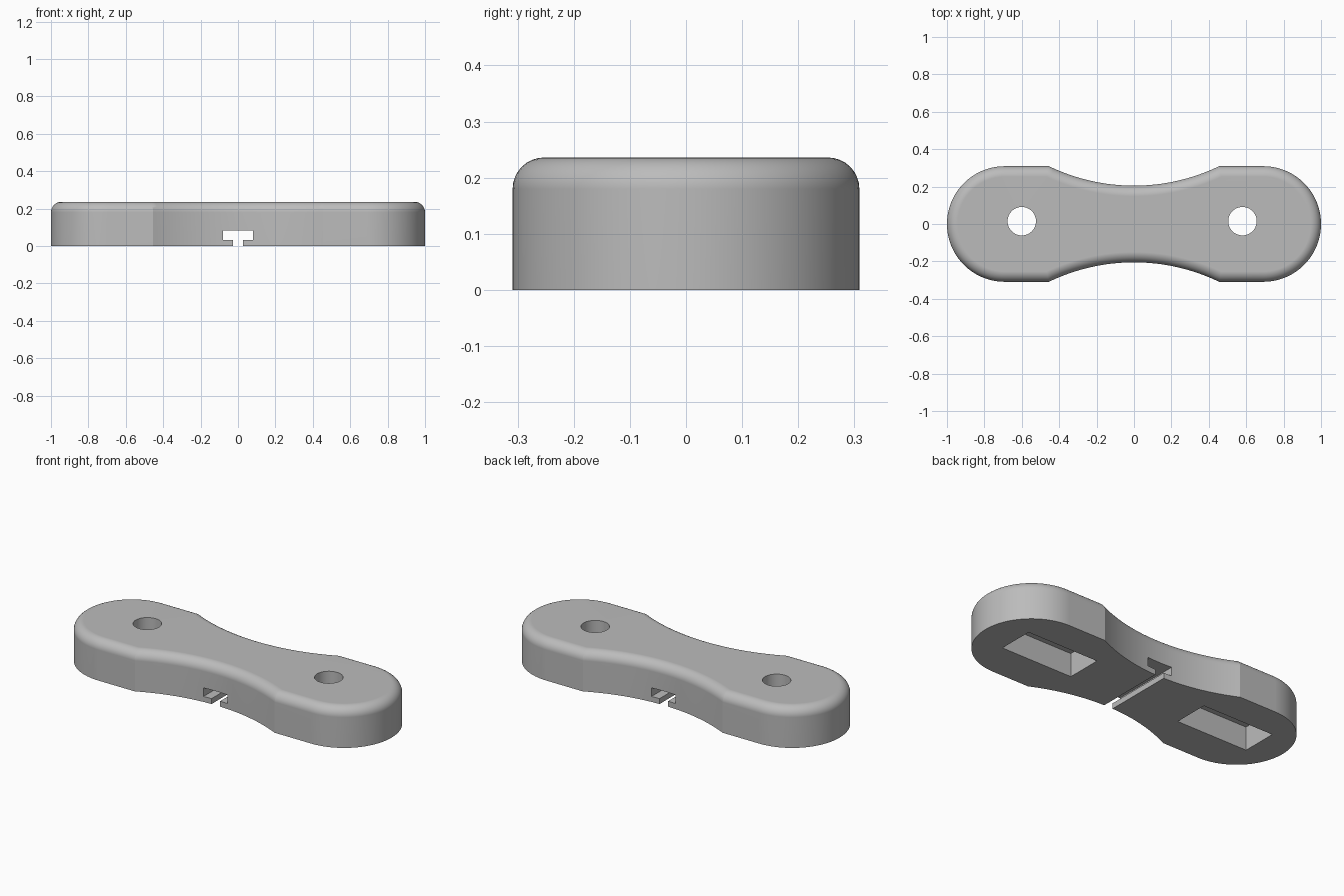
import bpy, bmesh, math

cube = bpy.data.objects.get("Cube")
if cube:
    bpy.data.objects.remove(cube, do_unlink=True)

HEIGHT, HALF_W, WAIST, FILLET = 0.236, 0.309, 0.205, 0.056
CORNER_X = 0.455            # where the waist arc meets the straight side
END_X = 1 - HALF_W          # centre of each rounded end

grey = bpy.data.materials.new("grey")
grey.use_nodes = True
grey.diffuse_color = (0.5, 0.5, 0.5, 1)
grey.node_tree.nodes["Principled BSDF"].inputs["Base Color"].default_value = (0.5, 0.5, 0.5, 1)


def make_object(name, bm):
    bmesh.ops.recalc_face_normals(bm, faces=bm.faces)
    mesh = bpy.data.meshes.new(name)
    bm.to_mesh(mesh)
    bm.free()
    mesh.materials.append(grey)
    obj = bpy.data.objects.new(name, mesh)
    bpy.context.collection.objects.link(obj)
    return obj


def prism(points, depth):
    """Extrude a closed loop of 3D points along the vector depth."""
    bm = bmesh.new()
    face = bm.faces.new([bm.verts.new(p) for p in points])
    new = bmesh.ops.extrude_face_region(bm, geom=[face], use_keep_orig=True)["geom"]
    bmesh.ops.translate(bm, vec=depth, verts=[v for v in new if isinstance(v, bmesh.types.BMVert)])
    return bm


def rectangle(x, y, sx, sy, z):
    return [(x + a * sx / 2, y + b * sy / 2, z) for a, b in ((-1, -1), (1, -1), (1, 1), (-1, 1))]


def circle(x, y, r, z, n=48):
    return [(x + r * math.cos(t * math.tau / n), y + r * math.sin(t * math.tau / n), z) for t in range(n)]


# Outline: a rounded end and a concave waist arc, then the same turned half way round
sag = HALF_W - WAIST
radius = (CORNER_X ** 2 + sag ** 2) / (2 * sag)
sweep = math.asin(CORNER_X / radius)
half = []
for i in range(49):
    a = -math.pi / 2 + math.pi * i / 48
    half.append((END_X + HALF_W * math.cos(a), HALF_W * math.sin(a)))
for i in range(33):
    a = sweep * (1 - i / 16)
    half.append((radius * math.sin(a), WAIST + radius * (1 - math.cos(a))))
outline = half + [(-x, -y) for x, y in half]

# Body with a rounded top rim
bm = prism([(x, y, 0) for x, y in outline], (0, 0, HEIGHT))
rim = [e for e in bm.edges if all(v.co.z > HEIGHT / 2 for v in e.verts)]
bmesh.ops.bevel(bm, geom=rim, offset=FILLET, segments=8, profile=0.5,
                affect='EDGES', clamp_overlap=False)
body = make_object("body", bm)

# Cutters: T-shaped slot across the waist, and a pocket and bolt hole in each end
tee = [(0.028, -0.1), (0.028, 0.032), (0.079, 0.032), (0.079, 0.083)]
tee += [(-x, z) for x, z in reversed(tee)]
cutters = [make_object("slot_cutter", prism([(x, -0.5, z) for x, z in tee], (0, 1, 0)))]
for x in (-0.6, 0.58):
    cutters.append(make_object("pocket_cutter", prism(rectangle(x, 0.015, 0.46, 0.21, -0.1), (0, 0, 0.237))))
    cutters.append(make_object("hole_cutter", prism(circle(x, 0.015, 0.076, -0.2), (0, 0, 0.6))))

bpy.context.view_layer.objects.active = body
body.select_set(True)
for cutter in cutters:
    cutter.hide_render = True
    mod = body.modifiers.new("cut", 'BOOLEAN')
    mod.operation, mod.solver, mod.object = 'DIFFERENCE', 'EXACT', cutter
    bpy.ops.object.modifier_apply(modifier=mod.name)
    bpy.data.objects.remove(cutter, do_unlink=True)

# Smooth curves, crisp cut edges
bpy.ops.object.shade_smooth_by_angle(angle=math.radians(20))
weighted = body.modifiers.new("weighted_normals", 'WEIGHTED_NORMAL')
weighted.keep_sharp = True
